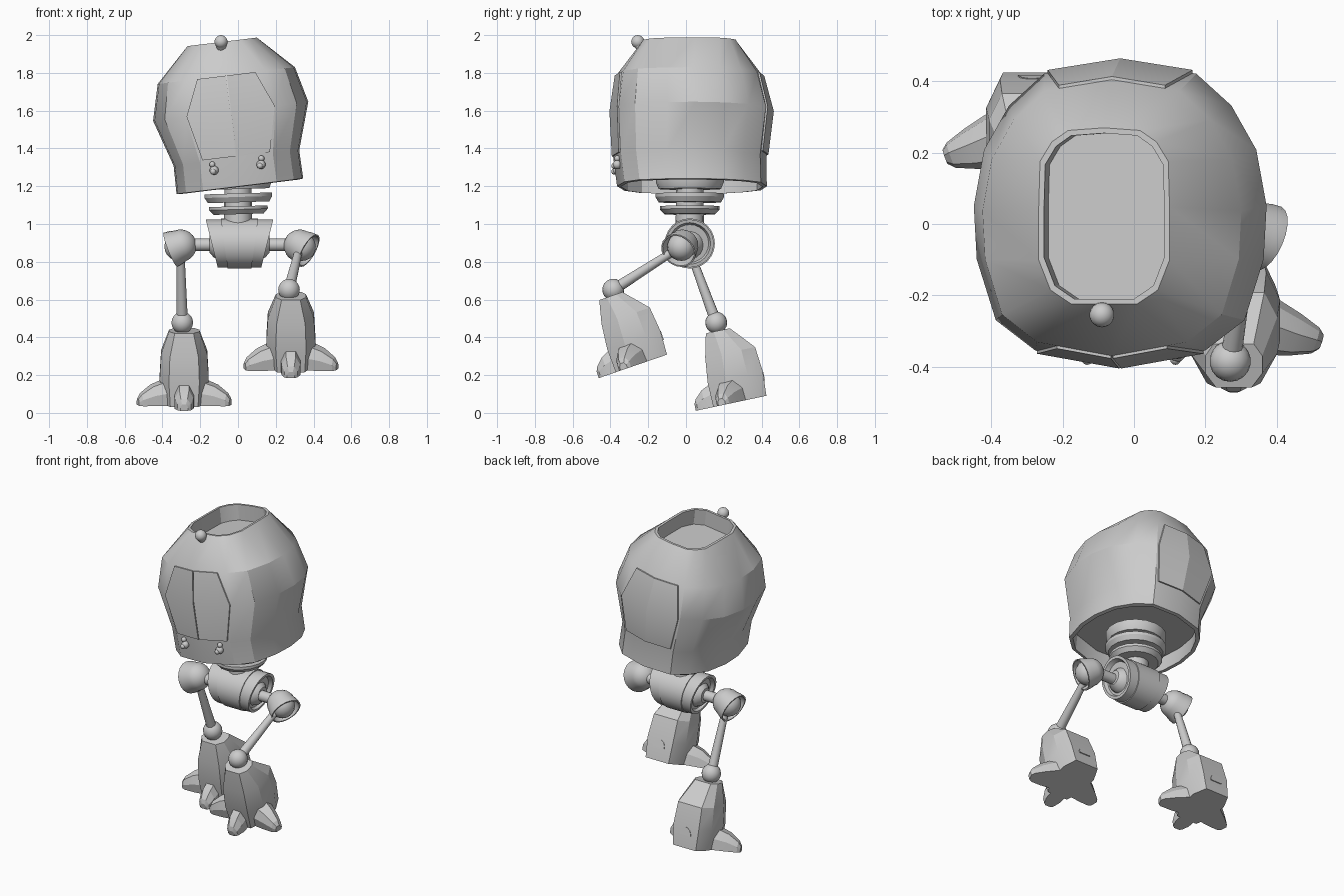
import bpy, bmesh, math
from mathutils import Vector, Matrix

if "Cube" in bpy.data.objects:
    bpy.data.objects.remove(bpy.data.objects["Cube"])

grey = bpy.data.materials.new("light grey")
grey.diffuse_color = (0.6, 0.6, 0.6, 1)
grey.use_nodes = True
grey.node_tree.nodes["Principled BSDF"].inputs["Base Color"].default_value = grey.diffuse_color


def finish(bm, name, mat=None, angle=30):
    bmesh.ops.recalc_face_normals(bm, faces=bm.faces)
    me = bpy.data.meshes.new(name)
    bm.to_mesh(me)
    bm.free()
    ob = bpy.data.objects.new(name, me)
    bpy.context.collection.objects.link(ob)
    me.materials.append(grey)
    if mat:
        me.transform(mat)
    bpy.ops.object.select_all(action='DESELECT')
    ob.select_set(True)
    bpy.context.view_layer.objects.active = ob
    bpy.ops.object.shade_smooth_by_angle(angle=math.radians(angle))
    return ob


def loft(name, rings, mat=None, angle=30, caps=True):
    bm = bmesh.new()
    vs = [[bm.verts.new(p) for p in r] for r in rings]
    n = len(vs[0])
    for a, b in zip(vs, vs[1:]):
        for i in range(n):
            j = (i + 1) % n
            bm.faces.new((a[i], a[j], b[j], b[i]))
    if caps:
        bm.faces.new(vs[0])
        bm.faces.new(vs[-1])
    return finish(bm, name, mat, angle)


def aim(start, direction):
    return Matrix.Translation(start) @ Vector(direction).to_track_quat('Z', 'Y').to_matrix().to_4x4()


def lathe(name, prof, start=(0, 0, 0), direction=(0, 0, 1), n=20, caps=True):
    rings = [[(r * math.cos(2 * math.pi * i / n), r * math.sin(2 * math.pi * i / n), z)
              for i in range(n)] for r, z in prof]
    return loft(name, rings, aim(start, direction), caps=caps)


def rod(name, a, b, r1, r2, n=14):
    d = Vector(b) - Vector(a)
    return lathe(name, [(r1, 0), (r2, d.length)], a, d, n)


def ball(name, c, r, seg=18):
    bm = bmesh.new()
    bmesh.ops.create_uvsphere(bm, u_segments=seg, v_segments=seg // 2 + 1, radius=r)
    return finish(bm, name, Matrix.Translation(c), 60)


# ---- head shell: tilted loft with recessed top and underside
HEAD = Matrix.Translation((0.01, 0.02, 1.2)) @ Matrix.Rotation(math.radians(-7), 4, 'Y')
half = [(0, -1), (.58, -.9), (.85, -.7), (.98, -.3), (1, .05), (.93, .42), (.76, .71), (.52, .92), (0, 1)]
section = half + [(-x, y) for x, y in half[-2:0:-1]]
oval_half = [(0, -1), (.5, -1), (.82, -.84), (1, -.5), (1, .1), (.98, .62), (.8, .84), (.55, .97), (0, 1)]
oval = oval_half + [(-x, y) for x, y in oval_half[-2:0:-1]]
#        h, half width, front y, back y
shell = [(0, .338, -.385, .408), (.15, .335, -.405, .405), (.40, .414, -.418, .436),
         (.59, .366, -.39, .385), (.77, .185, -.245, .25)]


def ring(h, a, f, b, shape=section):
    return [(x * a, (f + b) / 2 + y * (b - f) / 2, h) for x, y in shape]


rings = [ring(.1, .315, -.365, .385), ring(-.003, .315, -.365, .385)]
rings += [ring(*r) for r in shell[:-1]]
rings += [ring(*shell[-1], oval), ring(.77, .17, -.23, .235, oval), ring(.67, .17, -.23, .235, oval)]
loft("head_shell", rings, HEAD, 29)


def surface(x, h, side):
    """y of the head shell on the front (-1) or back (1)"""
    for p, q in zip(shell, shell[1:]):
        if p[0] <= h <= q[0]:
            t = (h - p[0]) / (q[0] - p[0])
            a, f, b = [p[i] + t * (q[i] - p[i]) for i in (1, 2, 3)]
            kx, ky = (.58, .9) if side < 0 else (.52, .92)
            u = abs(x) / a
            if u < kx:
                y = 1 - (1 - ky) * u / kx
            else:
                y = ky - (u - kx) * (.2 / .27 if side < 0 else .21 / .24)
            return (f + b) / 2 + side * y * (b - f) / 2


# ---- front visor halves and back hatch: thin plates following the shell
def plate(name, rows, side, lift, mirror):
    bm = bmesh.new()
    grid = []
    for h, x0, x1 in rows:
        pts = [((x0 + (x1 - x0) * k) * mirror, h) for k in (0, .5, 1)]
        grid.append([[bm.verts.new((x, surface(x, h, side) + side * o, h)) for x, h in pts]
                     for o in (-.004, lift)])
    for g0, g1 in zip(grid, grid[1:]):
        for k in (0, 1):
            bm.faces.new((g0[1][k], g0[1][k + 1], g1[1][k + 1], g1[1][k]))
        for k in (0, 2):
            bm.faces.new((g0[0][k], g0[1][k], g1[1][k], g1[0][k]))
    for g in (grid[0], grid[-1]):
        for k in (0, 1):
            bm.faces.new((g[0][k], g[0][k + 1], g[1][k + 1], g[1][k]))
    return finish(bm, name, HEAD)


for s, tag in ((-1, "left"), (1, "right")):
    plate("visor_" + tag, [(.16, .003, .18), (.40, .003, .235), (.59, .003, .155)], -1, .008, s)
    plate("back_hatch_" + tag, [(.17, 0, .16), (.40, 0, .205), (.59, 0, .15)], 1, .009, s)
    # lamps under the visor
    x = s * .125
    y = surface(x, .11, -1)
    for k, (dx, dy, dz, r) in enumerate(((0, -.01, -.01, .024), (.006 * s, -.01, .022, .016),
                                         (-.006, -.026, -.016, .016))):
        ball(f"lamp_{tag}_{k}", HEAD @ Vector((x + dx, y + dy, .11 + dz)), r, 12)

# ---- antenna
rod("antenna_stem", (-.087, -.232, 1.925), (-.09, -.255, 1.96), .024, .03, 12)
ball("antenna_ball", (-.09, -.255, 1.965), .035)

# ---- neck: stem with stacked discs
tilt = (-.03, 0, 1)
rod("neck_stem", (0, .02, 1.0), (0, .02, 1.31), .075, .07, 16)
for k, (z, r0, r1, t) in enumerate(((1.052, .135, .158, .042), (1.115, .165, .182, .047),
                                    (1.185, .165, .18, .06))):
    lathe(f"neck_disc_{k}", [(r0, 0), (r1, t * .6), (r1, t)], (.003, .02, z), tilt, 18)


# ---- pelvis drum: ends slanted so the top is wider than the bottom
def drum(t, r):
    out = []
    for i in range(24):
        a = 2 * math.pi * i / 24
        z = r * math.cos(a)
        out.append((.008 + t * (.147 + .25 * z), .02 + r * math.sin(a), .897 + z))
    return out


loft("pelvis", [drum(-.85, .1), drum(-1, .11), drum(-1, .127), drum(-.55, .127), drum(-.55, .133),
                drum(.55, .133), drum(.55, .127), drum(1, .127), drum(1, .11), drum(.85, .1)])
rod("axle", (-.3, .01, .89), (.32, .0, .89), .033, .033)
for s, tag in ((-1, "left"), (1, "right")):
    lathe("axle_hub_" + tag, [(.08, 0), (.072, .025), (.045, .05)], (.008 + s * .11, .015, .893), (s, 0, 0), 18)

# ---- legs
foot_half = [(.62, -1), (1, -.35), (1, .45), (.7, 1)]
foot_shape = foot_half + [(-x, y) for x, y in foot_half[::-1]]


def toe(name, base, tip, mat, w0):
    base, tip = Vector(base), Vector(tip)
    side = (tip - base).cross(Vector((0, 0, 1))).normalized()
    up = Vector((0, 0, 1))
    rs = []
    for t, w, h in ((0, w0, .13), (.55, .2 * w0 + .04, .1), (.9, .035, .06), (1, .02, .035)):
        c = base.lerp(tip, t)
        rs.append([c + side * w * u + up * h * v for u, v in
                   ((-1, 0), (-1, .55), (-.5, 1), (.5, 1), (1, .55), (1, 0))])
    loft(name, rs, mat, 20)


def leg(tag, hip, knee, sole, pitch, cup_dir):
    hip = Vector(hip)
    out_dir = Vector(cup_dir).normalized()
    # hip ball in an open flared cup
    ball("hip_ball_" + tag, hip + out_dir * .012, .075)
    arc = [math.radians(-85 + k * 85 / 6) for k in range(7)]
    out = [(.086 * math.cos(a), .086 * math.sin(a)) for a in arc] + [(.094, .03), (.097, .058)]
    inn = [(.089, .058), (.084, .03)] + [(.078 * math.cos(a), .078 * math.sin(a)) for a in arc[::-1]]
    lathe("hip_cup_" + tag, out + inn, hip, out_dir, 20)
    rod("thigh_" + tag, hip, knee, .02, .03)
    ball("knee_ball_" + tag, knee, .058)
    # foot block
    M = Matrix.Translation(sole) @ Matrix.Rotation(math.radians(pitch), 4, 'X')
    loft("foot_" + tag, [ring(h, a, f, b, foot_shape) for h, a, f, b in
                         ((0, .118, -.092, .195), (.13, .13, -.095, .203),
                          (.265, .122, -.08, .19), (.39, .08, -.05, .08))], M, 25)
    # toes
    toe("front_toe_" + tag, (0, -.07, 0), (0, -.187, 0), M, .052)
    for d, w in ((-1, "left"), (1, "right")):
        toe(f"{w}_toe_{tag}", (d * .08, .015, 0), (d * .245, -.045, 0), M, .08)
    # heel badge: half-round plate
    rs = [[(.04 * math.cos(math.pi * i / 8), y, .08 + .05 * math.sin(math.pi * i / 8))
           for i in range(9)] for y in (.195, .205)]
    loft("heel_plate_" + tag, rs, M)


leg("left", (-.305, .01, .885), (-.295, .16, .478), (-.285, .235, .05), 12, (-.9, .12, -.36))
leg("right", (.328, -.02, .885), (.27, -.385, .652), (.28, -.285, .245), 19, (.8, -.35, -.45))
